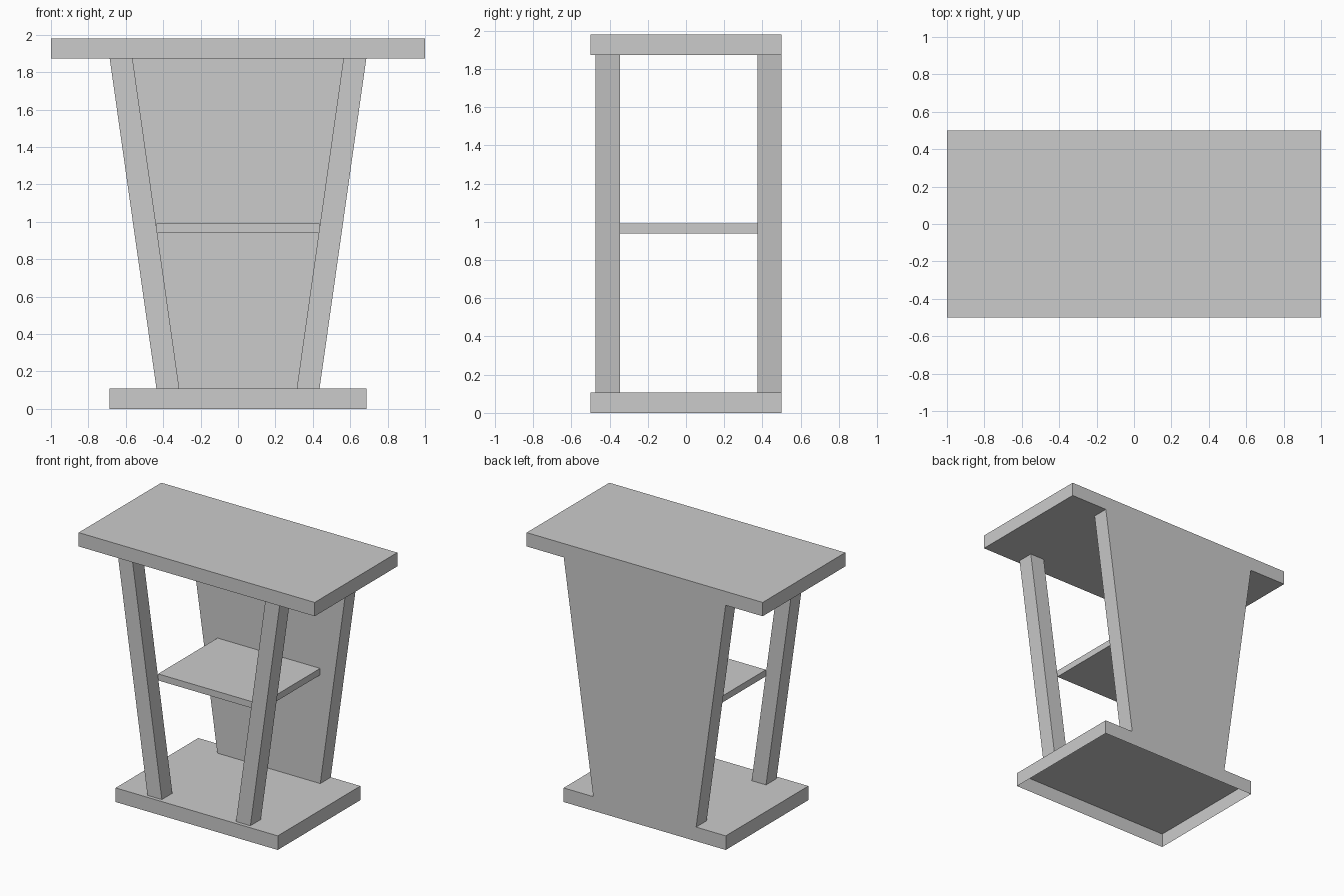
import bpy, bmesh

if "Cube" in bpy.data.objects:
    bpy.data.objects.remove(bpy.data.objects["Cube"])

BASE_TOP, DESK_BOTTOM, DESK_TOP = 0.108, 1.874, 1.98


def prism(name, low, high, y, z, open_bottom=False):
    """Block between y and z limits, with separate x limits at its low and high ends."""
    bm = bmesh.new()
    bmesh.ops.create_cube(bm, size=1)
    for v in bm.verts:
        xs = high if v.co.z > 0 else low
        v.co = (xs[v.co.x > 0], y[v.co.y > 0], z[v.co.z > 0])
    bm.normal_update()
    if open_bottom:
        under = [f for f in bm.faces if f.normal.z < -0.9]
        bmesh.ops.delete(bm, geom=under, context='FACES_ONLY')
    mesh = bpy.data.meshes.new(name)
    bm.to_mesh(mesh)
    bm.free()
    obj = bpy.data.objects.new(name, mesh)
    bpy.context.collection.objects.link(obj)
    return obj


# Hollow base, open underneath
prism("base", (-0.687, 0.687), (-0.687, 0.687), (-0.5, 0.5), (0, BASE_TOP), open_bottom=True)

# Desk top
prism("desk_top", (-1, 1), (-1, 1), (-0.5, 0.5), (DESK_BOTTOM, DESK_TOP))

# Tapered back panel, flush with the back edge
prism("back_panel", (-0.436, 0.436), (-0.686, 0.686), (0.373, 0.5), (BASE_TOP, DESK_BOTTOM))

# Middle shelf
prism("shelf", (-0.435, 0.435), (-0.435, 0.435), (-0.346, 0.373), (0.94, 0.99))

# Slanted front legs, mirrored across x
leg = prism("front_legs", (0.314, 0.436), (0.564, 0.686), (-0.473, -0.346), (BASE_TOP, DESK_BOTTOM))
leg.modifiers.new("mirror", 'MIRROR').use_axis[0] = True
